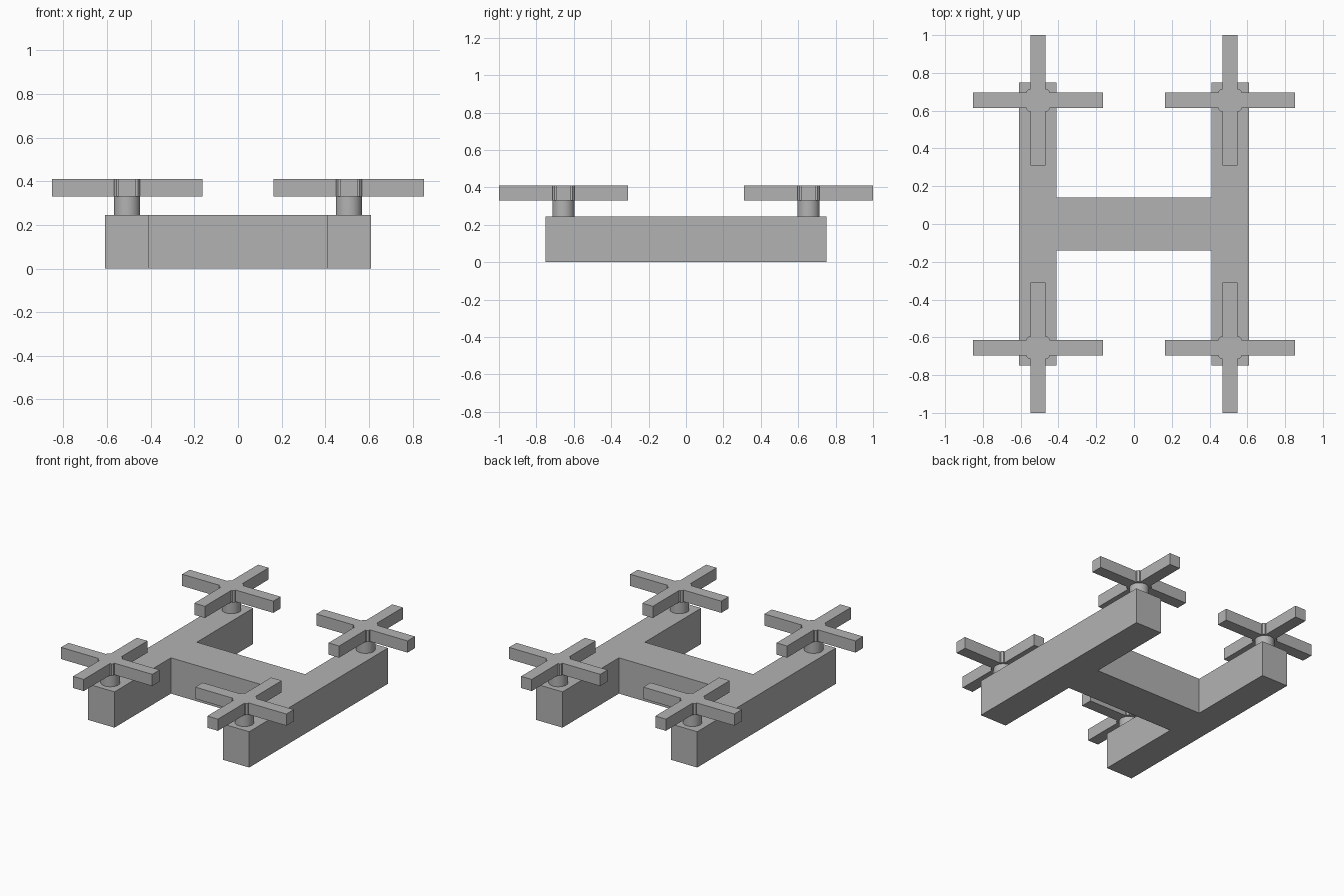
import bpy, bmesh, math

cube = bpy.data.objects.get("Cube")
if cube:
    bpy.data.objects.remove(cube, do_unlink=True)

grey = bpy.data.materials.new("plain_grey")
grey.use_nodes = True
grey.diffuse_color = (0.45, 0.45, 0.45, 1)
grey.node_tree.nodes["Principled BSDF"].inputs["Base Color"].default_value = (0.45, 0.45, 0.45, 1)

BODY_TOP = 0.245
ROTOR_BASE, ROTOR_TOP = 0.33, 0.41


def prism(name, outline, z0, z1, location=(0, 0)):
    """Extrude a flat outline upwards from z0 to z1."""
    bm = bmesh.new()
    base = bm.faces.new([bm.verts.new((x, y, 0)) for x, y in outline])
    top = bmesh.ops.extrude_face_region(bm, geom=[base])["geom"]
    bmesh.ops.translate(bm, vec=(0, 0, z1 - z0),
                        verts=[v for v in top if isinstance(v, bmesh.types.BMVert)])
    bmesh.ops.recalc_face_normals(bm, faces=bm.faces)
    mesh = bpy.data.meshes.new(name)
    bm.to_mesh(mesh)
    bm.free()
    mesh.materials.append(grey)
    obj = bpy.data.objects.new(name, mesh)
    obj.location = (*location, z0)
    bpy.context.collection.objects.link(obj)
    return obj


def quarter_turns(points):
    """Repeat a quarter of an outline around the centre."""
    result = []
    for _ in range(4):
        result += points
        points = [(-y, x) for x, y in points]
    return result


# H-shaped body: two side rails joined by a crossbar
half = [(0.41, -0.14), (0.41, -0.75), (0.61, -0.75),
        (0.61, 0.75), (0.41, 0.75), (0.41, 0.14)]
prism("body", half + [(-x, -y) for x, y in half], 0, BODY_TOP)

# Four-bladed rotor outline with a chamfered square hub
blade = [(0.345, -0.04), (0.345, 0.04), (0.06, 0.04),
         (0.06, 0.049), (0.049, 0.06), (0.04, 0.06)]
rotor_outline = quarter_turns(blade)

# A motor shaft and rotor at each end of both rails
for side, sx in (("left", 1), ("right", -1)):
    for end, sy in (("front", -1), ("back", 1)):
        spot = (sx * 0.508, sy * 0.655)
        prism(f"{end}_{side}_rotor", rotor_outline, ROTOR_BASE, ROTOR_TOP, spot)
        bpy.ops.mesh.primitive_cylinder_add(
            vertices=32, radius=0.06, depth=ROTOR_BASE - BODY_TOP,
            location=(*spot, (ROTOR_BASE + BODY_TOP) / 2))
        shaft = bpy.context.object
        shaft.name = f"{end}_{side}_motor_shaft"
        shaft.data.materials.append(grey)
        bpy.ops.object.shade_smooth_by_angle(angle=math.radians(30))
